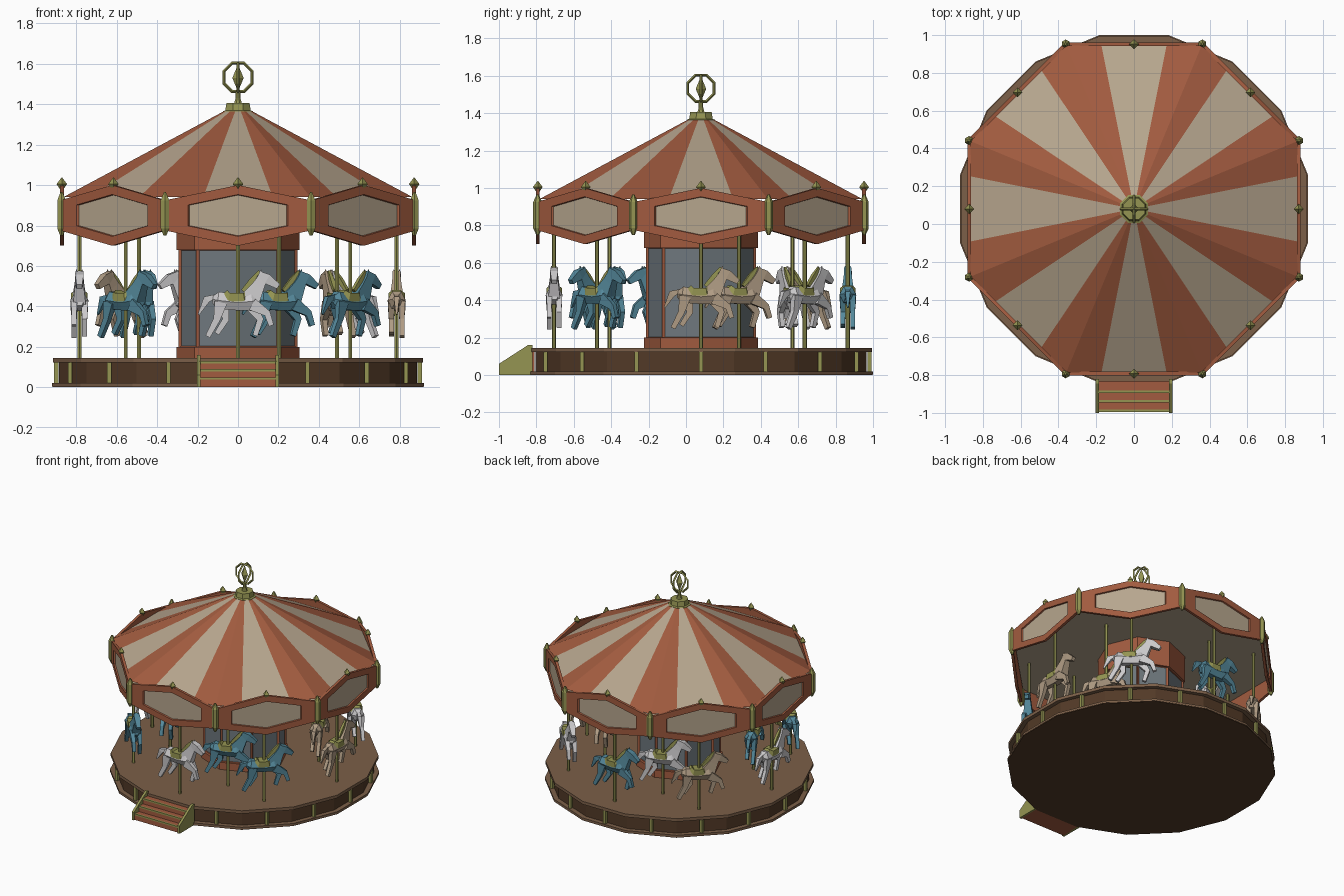
import bpy, bmesh, math
from math import pi, sin, cos, tan, radians
from mathutils import Vector, Matrix

cube = bpy.data.objects.get("Cube")
if cube:
    bpy.data.objects.remove(cube, do_unlink=True)

CENTRE = Vector((0, 0.08, 0))


def material(name, *rgb):
    m = bpy.data.materials.new(name)
    m.use_nodes = True
    m.diffuse_color = (*rgb, 1)
    m.node_tree.nodes["Principled BSDF"].inputs["Base Color"].default_value = (*rgb, 1)
    return m


RED = material("brick red", 0.36, 0.105, 0.05)
CREAM = material("canvas cream", 0.47, 0.38, 0.27)
BROWN = material("deck brown", 0.2, 0.115, 0.065)
DARK = material("dark wood", 0.085, 0.042, 0.02)
GREEN = material("olive brass", 0.3, 0.3, 0.085)
GLASS = material("slate glass", 0.16, 0.19, 0.21)
WHITE = material("white coat", 0.6, 0.59, 0.6)
BLUE = material("blue coat", 0.09, 0.25, 0.33)
TAN = material("tan coat", 0.43, 0.33, 0.23)


def part(name, bm, *mats, loc=CENTRE, fix=True):
    if fix:
        bmesh.ops.recalc_face_normals(bm, faces=bm.faces)
    me = bpy.data.meshes.new(name)
    bm.to_mesh(me)
    bm.free()
    for m in mats:
        me.materials.append(m)
    ob = bpy.data.objects.new(name, me)
    ob.location = loc
    bpy.context.collection.objects.link(ob)
    return ob


def loft(bm, stations, sides=4, y=0.0, mat=0, phase=0.5, at=(0, 0, 0)):
    """Skin rings (x, z, tall, wide) along a path in the xz plane."""
    pts = [Vector((s[0], y, s[1])) for s in stations]
    rings = []
    for i, s in enumerate(stations):
        t = (pts[min(i + 1, len(pts) - 1)] - pts[max(i - 1, 0)]).normalized()
        n = t.cross(Vector((0, 1, 0)))
        ring = []
        for k in range(sides):
            a = (k + phase) * 2 * pi / sides
            ring.append(bm.verts.new(Vector(at) + pts[i] + n * s[2] * cos(a) + Vector((0, s[3] * sin(a), 0))))
        rings.append(ring)
    walls = []
    for r, q in zip(rings, rings[1:]):
        for k in range(sides):
            j = (k + 1) % sides
            walls.append(bm.faces.new((r[k], r[j], q[j], q[k])))
    caps = [bm.faces.new(rings[0]), bm.faces.new(rings[-1])]
    for f in walls + caps:
        f.material_index = mat
    return walls


def column(bm, levels, sides, phase=0.5, at=(0, 0, 0)):
    """Upright turned shape from (z, radius) levels."""
    return loft(bm, [(0, z, r, r) for z, r in levels], sides, phase=phase, at=at)


def box(bm, x0, x1, y0, y1, z0, z1):
    m = Matrix.Translation(((x0 + x1) / 2, (y0 + y1) / 2, (z0 + z1) / 2))
    bmesh.ops.create_cube(bm, size=1, matrix=m @ Matrix.Diagonal((x1 - x0, y1 - y0, z1 - z0, 1)))


def polar(a, r, t=0.0, z=0.0):
    return Vector((r * cos(a) - t * sin(a), r * sin(a) + t * cos(a), z))


# Platform: base rim, recessed skirt, deck
K16, K8 = 1 / cos(pi / 16), 1 / cos(pi / 8)
for name, r, z0, z1, m in (("base_rim", 0.92, 0.004, 0.02, BROWN), ("skirt", 0.885, 0, 0.125, DARK),
                           ("deck", 0.915, 0.122, 0.145, BROWN), ("underside", 0.918, 0, 0.004, DARK)):
    bm = bmesh.new()
    column(bm, [(z0, r * K16), (z1, r * K16)], 16)
    part(name, bm, m)
bm = bmesh.new()
for k in range(16):
    column(bm, [(0.015, 0.015), (0.13, 0.015)], 4, at=polar(k * pi / 8, 0.9))
part("skirt_posts", bm, GREEN)

# Entrance steps
bm = bmesh.new()
nosing = bmesh.new()
for i in range(3):
    y0, top = -1.07 + i * 0.05, 0.045 + i * 0.04
    box(bm, -0.19, 0.19, y0, -0.89, 0, top)
    box(nosing, -0.19, 0.19, y0 - 0.005, y0 + 0.008, top - 0.008, top + 0.004)
part("steps", bm, RED)
part("step_nosings", nosing, GREEN)
bm = bmesh.new()
for side in (-1, 1):
    outline = [(-1.08, 0), (-1.08, 0.06), (-0.925, 0.16), (-0.9, 0.16), (-0.9, 0)]
    face = bm.faces.new([bm.verts.new((side * 0.185, y, z)) for y, z in outline])
    new = bmesh.ops.extrude_face_region(bm, geom=[face])["geom"]
    bmesh.ops.translate(bm, verts=[v for v in new if isinstance(v, bmesh.types.BMVert)], vec=(side * 0.018, 0, 0))
part("step_stringers", bm, GREEN)

# Centre kiosk with glazed sides
bm = bmesh.new()
column(bm, [(0.145, 0.305), (0.2, 0.305)], 8, phase=0)
column(bm, [(0.68, 0.305), (0.885, 0.305)], 8, phase=0)
walls = column(bm, [(0.19, 0.295), (0.69, 0.295)], 8, phase=0)
bmesh.ops.recalc_face_normals(bm, faces=bm.faces)
bmesh.ops.inset_individual(bm, faces=walls, thickness=0.02, depth=-0.01)
for f in walls:
    f.material_index = 1
part("kiosk", bm, RED, GLASS, fix=False)

# Striped canopy: octagonal cone, red over the corners and cream between
bm = bmesh.new()
rows = []
for apothem, z in ((0.865, 0.94), (0.065, 1.368)):
    row = []
    for s in range(8):
        for da in (-pi / 16, pi / 16, pi / 8):
            row.append(bm.verts.new(polar(s * pi / 4, apothem, apothem * tan(da), z)))
    rows.append(row)
for k in range(24):
    j = (k + 1) % 24
    f = bm.faces.new((rows[0][k], rows[0][j], rows[1][j], rows[1][k]))
    f.material_index = 1 if k % 3 == 0 else 0
part("canopy", bm, RED, CREAM)
bm = bmesh.new()
column(bm, [(0.88, 0.86 * K8), (0.9, 0.86 * K8)], 8)
part("ceiling", bm, CREAM)

# Hexagonal valance boards with recessed panels
bm = bmesh.new()
HEX = [(0.36, 0.775), (0.36, 0.925), (0, 1.0), (-0.36, 0.925), (-0.36, 0.775), (0, 0.7)]
for s in range(8):
    a = s * pi / 4
    loops = []
    for r, scale in ((0.862, 1), (0.882, 1), (0.882, 0.69), (0.872, 0.67)):
        loops.append([bm.verts.new(polar(a, r, t * scale, 0.85 + (z - 0.85) * scale)) for t, z in HEX])
    for p, q in zip(loops, loops[1:]):
        for k in range(6):
            j = (k + 1) % 6
            bm.faces.new((p[k], p[j], q[j], q[k]))
    bm.faces.new(loops[0])
    bm.faces.new(loops[-1]).material_index = 1
part("valance", bm, RED, CREAM)

# Corner posts and peak finials
bm = bmesh.new()
for s in range(8):
    column(bm, [(0.75, 0.008), (0.785, 0.024), (0.925, 0.024), (0.965, 0.006)], 6,
           at=polar((s + 0.5) * pi / 4, 0.945))
    column(bm, [(0.975, 0.008), (0.985, 0.012), (1.005, 0.026), (1.037, 0.002)], 4, phase=0,
           at=polar(s * pi / 4, 0.872))
part("valance_finials", bm, GREEN)

# Crown: collar, stem, diamond and two crossed rings
bm = bmesh.new()
column(bm, [(1.35, 0.082), (1.365, 0.08), (1.37, 0.068), (1.405, 0.062)], 8)
column(bm, [(1.4, 0.022), (1.43, 0.013), (1.465, 0.013)], 8)
column(bm, [(1.47, 0.003), (1.53, 0.028), (1.59, 0.003)], 4, phase=0)
part("crown", bm, GREEN)
for i in range(2):
    bpy.ops.mesh.primitive_torus_add(major_segments=8, minor_segments=4, major_radius=0.076, minor_radius=0.008)
    ring = bpy.context.object
    ring.name = "crown_ring"
    turn = Matrix.Rotation(i * pi / 2, 4, "Z") @ Matrix.Rotation(pi / 2, 4, "X") @ Matrix.Rotation(pi / 8, 4, "Z")
    ring.data.transform(turn)
    ring.location = CENTRE + Vector((0, 0, 1.533))
    ring.data.materials.append(GREEN)


# Galloping horse facing +x, pole at the origin
def horse_mesh(coat):
    bm = bmesh.new()
    loft(bm, [(-0.125, 0.435, 0.02, 0.02), (-0.1, 0.43, 0.05, 0.045), (0, 0.418, 0.044, 0.042),
              (0.07, 0.425, 0.055, 0.046), (0.105, 0.43, 0.03, 0.025)], 6)
    loft(bm, [(0.06, 0.435, 0.07, 0.045), (0.1, 0.5, 0.045, 0.033), (0.13, 0.555, 0.03, 0.026)])
    loft(bm, [(0.1, 0.555, 0.03, 0.028), (0.145, 0.535, 0.036, 0.03), (0.2, 0.498, 0.019, 0.02)])
    loft(bm, [(-0.11, 0.45, 0.014, 0.014), (-0.155, 0.435, 0.026, 0.02), (-0.195, 0.36, 0.006, 0.006)])
    legs = (((0.07, 0.41), (0.145, 0.365), (0.165, 0.305)), ((0.06, 0.41), (0.11, 0.335), (0.085, 0.255)),
            ((-0.085, 0.42), (-0.105, 0.335), (-0.15, 0.25)), ((-0.075, 0.42), (-0.06, 0.335), (-0.105, 0.265)))
    for i, (hip, knee, hoof) in enumerate(legs):
        loft(bm, [(*hip, 0.045, 0.024), (*knee, 0.024, 0.018), (*hoof, 0.018, 0.017)], y=0.026 if i % 2 else -0.026)
    for y in (-0.014, 0.014):
        loft(bm, [(0.11, 0.56, 0.011, 0.01), (0.115, 0.582, 0.002, 0.002)], y=y)
    # Saddle and mane
    loft(bm, [(-0.065, 0.47, 0.022, 0.03), (-0.045, 0.445, 0.03, 0.058), (0.03, 0.445, 0.03, 0.058),
              (0.05, 0.46, 0.025, 0.03)], mat=1)
    loft(bm, [(0.025, 0.475, 0.016, 0.014), (0.07, 0.53, 0.018, 0.014), (0.105, 0.575, 0.008, 0.008)], mat=1)
    ob = part("horse", bm, coat, GREEN)
    me = ob.data
    bpy.data.objects.remove(ob)
    return me


herd = {c.name: horse_mesh(c) for c in (WHITE, BLUE, TAN)}
outer = [TAN, WHITE, BLUE, TAN, WHITE, BLUE, WHITE, BLUE]
inner = [TAN, WHITE, BLUE, BLUE]
places = [(k * 45, 0.785, c) for k, c in enumerate(outer)] + [(22.5 + k * 90, 0.53, c) for k, c in enumerate(inner)]
poles = bmesh.new()
for deg, r, coat in places:
    a = radians(deg)
    horse = bpy.data.objects.new("horse", herd[coat.name])
    horse.location = CENTRE + polar(a, r)
    horse.rotation_euler.z = a + pi / 2
    bpy.context.collection.objects.link(horse)
    column(poles, [(0.14, 0.011), (0.885, 0.011)], 6, at=polar(a, r))
part("horse_poles", poles, GREEN)
